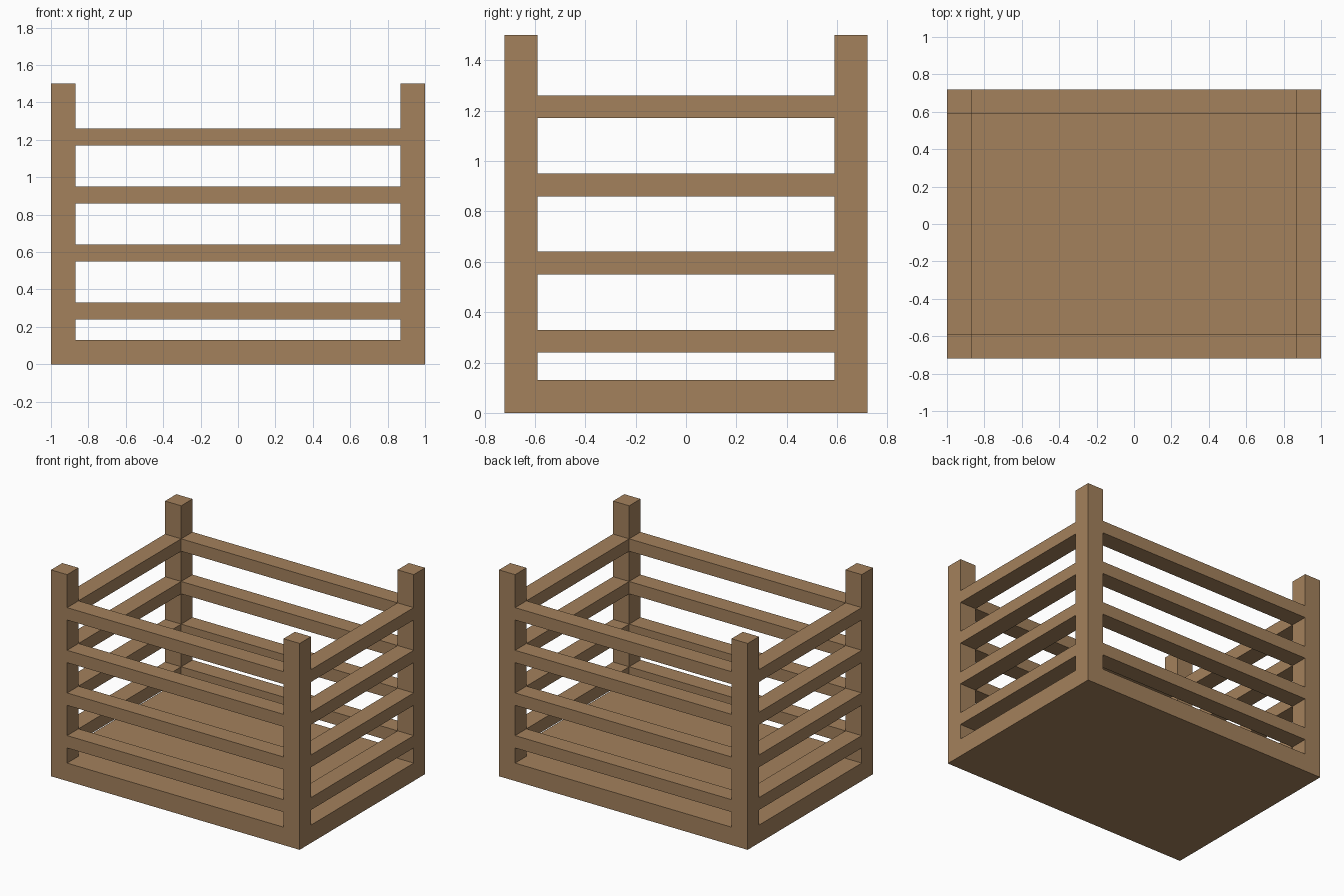
import bpy

if "Cube" in bpy.data.objects:
    bpy.data.objects.remove(bpy.data.objects["Cube"])

X, Y, W = 1.0, 0.72, 0.13       # half length, half depth, timber width
HEIGHT, RAIL_H = 1.5, 0.09

wood = bpy.data.materials.new("wood")
wood.diffuse_color = (0.37, 0.22, 0.107, 1)
wood.use_nodes = True
wood.node_tree.nodes["Principled BSDF"].inputs["Base Color"].default_value = wood.diffuse_color


def box(name, x0, x1, y0, y1, z0, z1):
    bpy.ops.mesh.primitive_cube_add(
        size=1, location=((x0 + x1) / 2, (y0 + y1) / 2, (z0 + z1) / 2))
    o = bpy.context.object
    o.name = name
    o.scale = (x1 - x0, y1 - y0, z1 - z0)
    bpy.ops.object.transform_apply(location=False, rotation=False, scale=True)
    o.data.materials.append(wood)
    return o


# Solid floor
box("floor", -X, X, -Y, Y, 0, W)

# Corner posts, standing on the floor
for sx, side in ((-1, "left"), (1, "right")):
    for sy, end in ((-1, "front"), (1, "back")):
        cx, cy = sx * (X - W / 2), sy * (Y - W / 2)
        box(f"{end}_{side}_post", cx - W / 2, cx + W / 2,
            cy - W / 2, cy + W / 2, W, HEIGHT)

# Four levels of rails between the posts
for i in range(4):
    z = 0.24 + 0.31 * i
    for s, end in ((-1, "front"), (1, "back")):
        c = s * (Y - W / 2)
        box(f"{end}_rail_{i + 1}", -X + W, X - W, c - W / 2, c + W / 2, z, z + RAIL_H)
    for s, side in ((-1, "left"), (1, "right")):
        c = s * (X - W / 2)
        box(f"{side}_rail_{i + 1}", c - W / 2, c + W / 2, -Y + W, Y - W, z, z + RAIL_H)
